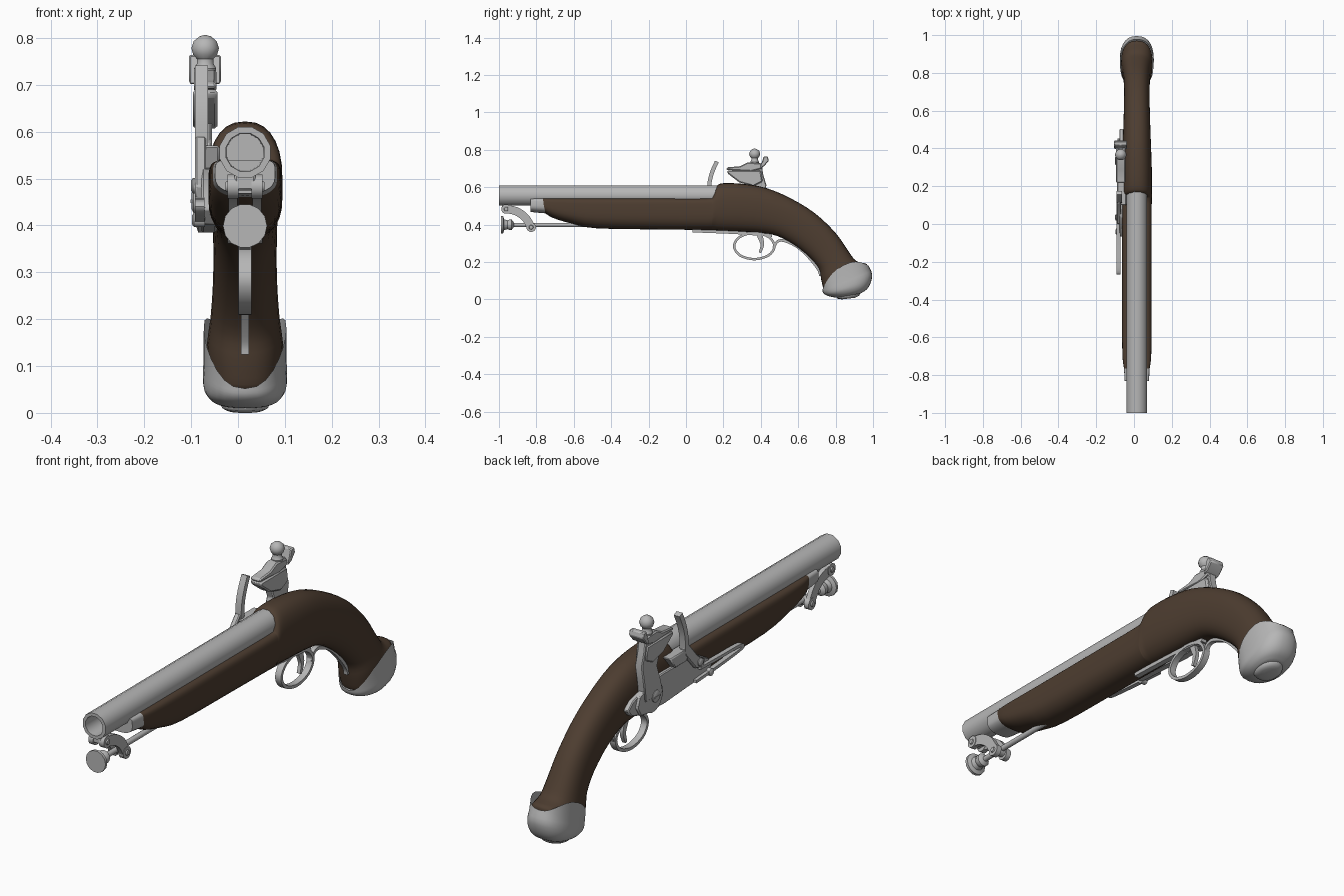
import bpy, bmesh, math
from mathutils import Vector

if "Cube" in bpy.data.objects:
    bpy.data.objects.remove(bpy.data.objects["Cube"])

CX = 0.015  # centre plane of the stock and barrel


def material(name, rgb):
    m = bpy.data.materials.new(name)
    m.diffuse_color = (*rgb, 1)
    m.use_nodes = True
    m.node_tree.nodes["Principled BSDF"].inputs["Base Color"].default_value = m.diffuse_color
    return m


STEEL = material("steel grey", (0.47, 0.47, 0.47))
WOOD = material("dark walnut", (0.075, 0.047, 0.030))


def finish(name, bm, mat, angle=40):
    bmesh.ops.remove_doubles(bm, verts=bm.verts, dist=1e-5)
    bmesh.ops.recalc_face_normals(bm, faces=bm.faces)
    me = bpy.data.meshes.new(name)
    bm.to_mesh(me)
    bm.free()
    me.materials.append(mat)
    me.shade_smooth()
    me.set_sharp_from_angle(angle=math.radians(angle))
    ob = bpy.data.objects.new(name, me)
    bpy.context.collection.objects.link(ob)
    return ob


def skin(bm, rings, closed=False):
    n = len(rings[0])
    pairs = list(zip(rings, rings[1:])) + ([(rings[-1], rings[0])] if closed else [])
    for a, b in pairs:
        for i in range(n):
            j = (i + 1) % n
            bm.faces.new((a[i], a[j], b[j], b[i]))


def lathe(name, prof, origin, axis='Y', sides=16, mat=STEEL):
    """Revolve (distance, radius) pairs round an axis."""
    bm, rings = bmesh.new(), []
    for t, r in prof:
        ring = []
        for i in range(sides):
            a = 2 * math.pi * (i + .5) / sides
            u, v = r * math.sin(a), r * math.cos(a)
            p = {'X': (t, u, v), 'Y': (u, t, v), 'Z': (u, v, t)}[axis]
            ring.append(bm.verts.new(Vector(origin) + Vector(p)))
        rings.append(ring)
    skin(bm, rings)
    for ring in (rings[0], rings[-1]):
        bm.faces.new(ring)
    bmesh.ops.dissolve_degenerate(bm, dist=1e-6, edges=bm.edges)
    return finish(name, bm, mat)


def plate(name, pts, x0, x1, bevel=0.004):
    """Extrude a side outline (y, z) between two x positions."""
    bm = bmesh.new()
    f = bm.faces.new([bm.verts.new((x0, y, z)) for y, z in pts])
    ext = bmesh.ops.extrude_face_region(bm, geom=[f])
    bmesh.ops.translate(bm, vec=(x1 - x0, 0, 0),
                        verts=[v for v in ext["geom"] if isinstance(v, bmesh.types.BMVert)])
    ob = finish(name, bm, STEEL, 35)
    if bevel:
        m = ob.modifiers.new("bevel", 'BEVEL')
        m.width, m.segments = bevel, 1
    return ob


def spline(keys, steps, closed=False):
    """Catmull-Rom through tuples of numbers."""
    out, n = [], len(keys)
    for i in range(n if closed else n - 1):
        q = [keys[(i + k) % n] if closed else keys[min(max(i + k, 0), n - 1)]
             for k in (-1, 0, 1, 2)]
        for s in range(steps):
            t = s / steps
            out.append(tuple(.5 * (2 * b + (c - a) * t + (2 * a - 5 * b + 4 * c - d) * t * t
                                   + (3 * b - a - 3 * c + d) * t ** 3)
                             for a, b, c, d in zip(*q)))
    return out if closed else out + [keys[-1]]


def ribbon(name, path, thick, x0, x1, closed=False, taper=1.0, steps=4):
    """Strip of rectangular section following a side path (y, z)."""
    pts = spline(path, steps, closed)
    bm, rings, n = bmesh.new(), [], len(pts)
    for i, (y, z) in enumerate(pts):
        a = pts[i - 1] if (i or closed) else pts[0]
        b = pts[(i + 1) % n] if (closed or i < n - 1) else pts[-1]
        d = Vector((b[0] - a[0], b[1] - a[1])).normalized()
        h = thick / 2 * (1 + (taper - 1) * i / n)
        o = Vector((-d.y, d.x)) * h
        rings.append([bm.verts.new(p) for p in (
            (x0, y + o.x, z + o.y), (x1, y + o.x, z + o.y),
            (x1, y - o.x, z - o.y), (x0, y - o.x, z - o.y))])
    skin(bm, rings, closed)
    if not closed:
        bm.faces.new(rings[0])
        bm.faces.new(rings[-1])
    return finish(name, bm, STEEL)


def loft(name, keys, mat, steps=3, rim=0, sides=28):
    """Rounded sections: top y, z, bottom y, z, half width, squareness of upper half."""
    bm, rings = bmesh.new(), []
    for k, (ty, tz, by, bz, hw, n) in enumerate(spline(keys, steps)):
        ring = []
        for i in range(sides):
            a = 2 * math.pi * i / sides
            c, s = math.cos(a), math.sin(a)
            e = 2 / (n if s > 0 else 2.4)
            u = math.copysign(abs(c) ** e, c)
            v = math.copysign(abs(s) ** e, s)
            lift = rim * c * c if k == 0 else 0
            ring.append(bm.verts.new((CX + hw * u, (ty + by) / 2 + v * (ty - by) / 2 - lift * .15,
                                      (tz + bz) / 2 + v * (tz - bz) / 2 + lift)))
        rings.append(ring)
    skin(bm, rings)
    bm.faces.new(rings[-1])
    if not rim:
        bm.faces.new(rings[0])
    return finish(name, bm, mat, 50)


# Wooden stock, from the fore-end to the grip
loft("stock", [
    (-.765, .54, -.76, .465, .068, 6), (-.72, .54, -.71, .435, .075, 6),
    (-.62, .54, -.61, .405, .078, 6), (-.48, .54, -.48, .38, .078, 6),
    (-.15, .54, -.15, .374, .078, 6), (.11, .54, .11, .371, .079, 6),
    (.145, .555, .14, .370, .080, 4), (.165, .605, .16, .369, .080, 2.6),
    (.20, .621, .19, .367, .080, 2.4), (.31, .617, .29, .363, .079, 2.4),
    (.43, .595, .40, .356, .075, 2.4), (.56, .54, .49, .338, .071, 2.4),
    (.69, .46, .58, .29, .068, 2.4), (.80, .355, .66, .225, .068, 2.4),
    (.87, .255, .71, .165, .073, 2.4), (.91, .205, .722, .11, .080, 2.4),
    (.965, .19, .733, .06, .083, 2.4), (.97, .165, .74, .05, .083, 2.4)], WOOD)

# Butt cap with a scalloped rim, and the boss beneath it
loft("butt_cap", [
    (.978, .178, .729, .052, .088, 2.4), (.995, .135, .733, .036, .090, 2.4),
    (.988, .09, .75, .022, .088, 2.4), (.968, .055, .785, .012, .074, 2.4),
    (.935, .032, .81, .010, .055, 2.4)], STEEL, rim=.068)
loft("butt_boss", [
    (.932, .04, .805, .014, .052, 2), (.928, .022, .81, .004, .050, 2),
    (.905, .009, .835, .000, .034, 2)], STEEL, steps=2)

# Barrel with open bore
lathe("barrel", [(.175, .056), (-1, .056), (-1, .042), (-.75, .040)],
      (CX, 0, .556), sides=12)

# Fore-end cap
loft("fore_end_cap", [(-.832, .54, -.832, .468, .064, 6), (-.80, .54, -.80, .464, .066, 6),
                      (-.752, .54, -.752, .460, .069, 6)], STEEL, steps=1)

# Ramrod and its flared head
lathe("ramrod", [(-.95, .012), (-.45, .012)], (CX, 0, .398), sides=10)
lathe("ramrod_head", [(-.99, .047), (-.978, .047), (-.972, .030), (-.955, .024),
                      (-.945, .028), (-.932, .028), (-.92, .012)], (CX, 0, .399), sides=14)

# Ramrod swivel: lug, two curved links and cross pins
plate("swivel_lug", [(-.985, .51), (-.985, .475), (-.945, .475), (-.93, .51)], CX - .022, CX + .022)
for side, tag in ((-1, "left"), (1, "right")):
    xa, xb = CX + side * .016, CX + side * .035
    ribbon(f"swivel_link_{tag}", [(-.965, .483), (-.91, .472), (-.86, .438), (-.828, .385)],
           .044, min(xa, xb), max(xa, xb))
    for pin, (y, z) in (("top", (-.962, .483)), ("bottom", (-.828, .386))):
        lathe(f"swivel_eye_{pin}_{tag}", [(side * .014, .026), (side * .037, .026),
              (side * .037, .012), (side * .042, .010)], (CX, y, z), 'X', 12)
lathe("swivel_collar", [(-.018, .020), (.018, .020)], (CX, -.828, .392), 'X', 12)

# Trigger, guard bow, front tang and rear tail
ribbon("trigger_guard_bow", [(.365 + .108 * math.cos(k * math.pi / 4), .285 + .07 * math.sin(k * math.pi / 4))
                             for k in range(8)], .013, CX - .014, CX + .014, True)
ribbon("trigger_guard_tang", [(.035, .366), (.15, .362), (.30, .355), (.46, .342)],
       .016, CX - .012, CX + .012)
ribbon("trigger_guard_tail", [(.468, .275), (.49, .310), (.53, .312), (.60, .277),
                              (.665, .215), (.71, .155), (.718, .125)], .014, CX - .009, CX + .009)
ribbon("trigger", [(.385, .365), (.40, .325), (.408, .29), (.395, .25)],
       .034, CX - .008, CX + .008, taper=.3)

# Lock plate on the left side
plate("lock_plate", [(-.07, .435), (-.04, .402), (.10, .395), (.25, .385), (.40, .39), (.48, .415),
                     (.505, .445), (.47, .475), (.40, .495), (.28, .52), (.05, .52), (-.04, .47)],
      -.078, -.045)
plate("priming_pan", [(.10, .57), (.12, .52), (.20, .52), (.235, .57)], -.09, -.04)

# Striking plate (frizzen), its foot and V spring
ribbon("frizzen", [(.165, .737), (.142, .685), (.127, .63), (.122, .555)], .022, -.092, -.064)
plate("frizzen_foot", [(.135, .58), (.11, .59), (.05, .52), (.00, .485), (.01, .455), (.06, .465),
                       (.13, .545)], -.092, -.068)
lathe("frizzen_screw", [(-.10, .012), (-.096, .017), (-.07, .017)], (0, .035, .485), 'X', 12)
ribbon("frizzen_spring", [(.03, .455), (-.10, .452), (-.23, .45), (-.262, .44),
                          (-.23, .43), (-.10, .418), (.06, .408)], .013, -.092, -.072)
lathe("spring_screw", [(-.098, .010), (-.094, .016), (-.07, .016)], (0, -.04, .412), 'X', 12)

# Hammer: round base, swan neck, jaws, prong and clamp screw
lathe("hammer_base", [(-.090, .050), (-.085, .066), (-.06, .066)], (0, .345, .45), 'X', 18)
plate("hammer_spur_tail", [(.40, .50), (.36, .42), (.38, .392), (.43, .40), (.455, .44), (.44, .485)],
      -.088, -.06)
plate("hammer_neck", [(.285, .45), (.405, .45), (.415, .53), (.43, .61), (.412, .67), (.405, .73),
                      (.33, .70), (.30, .65), (.325, .58), (.30, .51)], -.092, -.056)
plate("hammer_jaw_lower", [(.22, .675), (.285, .625), (.36, .605), (.41, .63), (.40, .69), (.30, .69),
                           (.22, .69)], -.096, -.044, .006)
plate("hammer_jaw_upper", [(.215, .692), (.35, .685), (.41, .70), (.40, .728), (.33, .732),
                           (.29, .712), (.22, .706)], -.094, -.046, .005)
plate("hammer_prong", [(.395, .70), (.418, .712), (.443, .742), (.437, .764), (.415, .764),
                       (.408, .74)], -.105, -.036)
lathe("clamp_screw", [(.69, .016), (.735, .024), (.745, .018), (.755, .018), (.764, .026), (.778, .030),
                      (.793, .025), (.803, .013), (.806, .003)], (-.07, .367, 0), 'Z', 16)
lathe("hammer_screw", [(-.099, .018), (-.095, .026), (-.07, .026)], (0, .335, .452), 'X', 14)
plate("screw_slot", [(.315, .448), (.355, .448), (.355, .455), (.315, .455)], -.101, -.09, 0)
